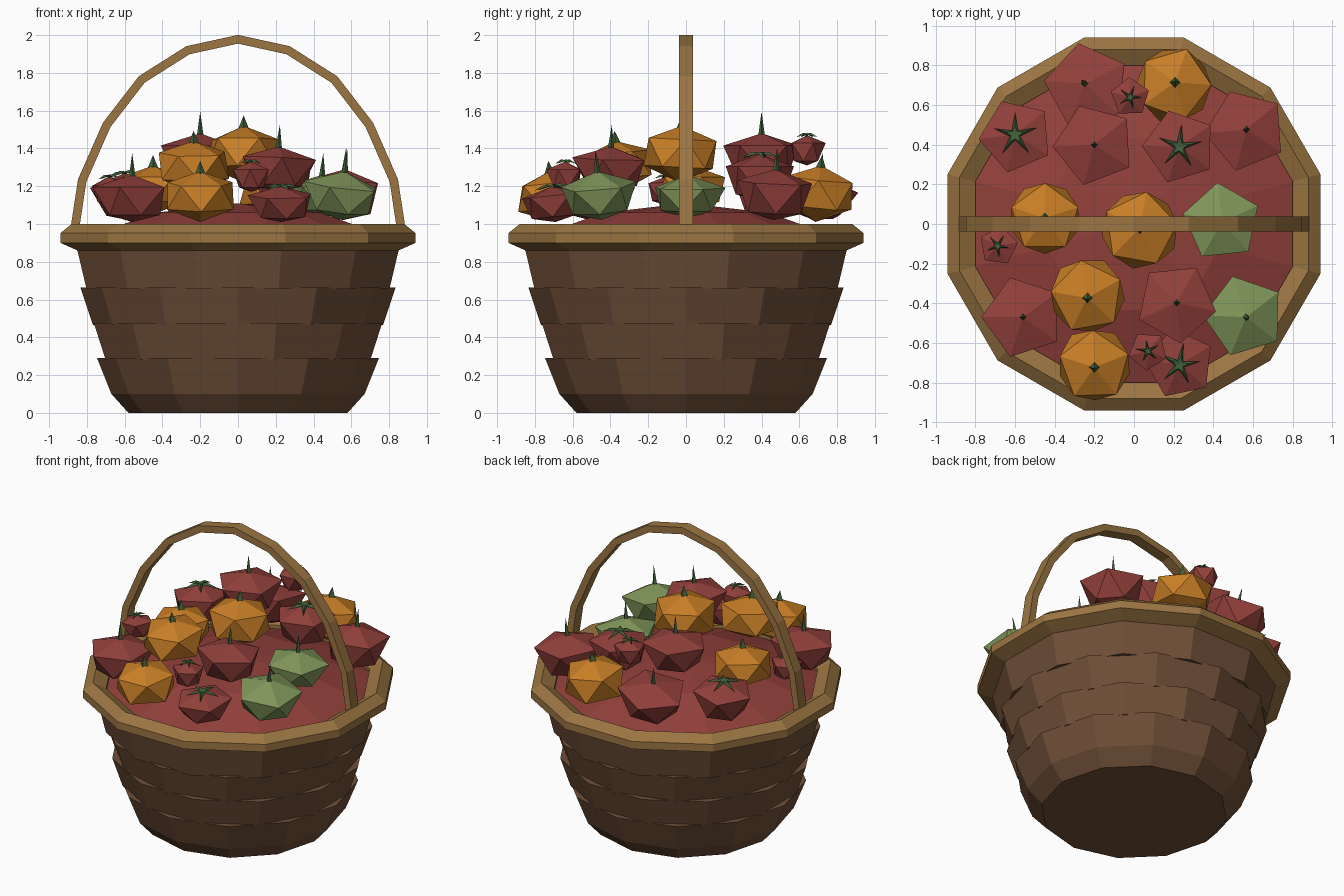
import bpy, bmesh, math
from mathutils import Vector, Matrix

if "Cube" in bpy.data.objects:
    bpy.data.objects.remove(bpy.data.objects["Cube"])


def lin(c):
    c /= 255
    return c / 12.92 if c <= 0.04045 else ((c + 0.055) / 1.055) ** 2.4


def material(name, r, g, b):
    m = bpy.data.materials.new(name)
    m.diffuse_color = (lin(r), lin(g), lin(b), 1)
    m.use_nodes = True
    m.node_tree.nodes["Principled BSDF"].inputs["Base Color"].default_value = m.diffuse_color
    return m


RED = material("red_skin", 146, 64, 59)
ORANGE = material("orange_skin", 200, 126, 38)
GREEN = material("green_skin", 128, 150, 90)
LEAF = material("dark_green_stem", 66, 98, 58)
TAN = material("tan_wicker", 155, 117, 66)
BROWN = material("brown_wicker", 112, 79, 56)


def add_object(name, bm, *mats):
    bmesh.ops.recalc_face_normals(bm, faces=bm.faces)
    me = bpy.data.meshes.new(name)
    bm.to_mesh(me)
    bm.free()
    for m in mats:
        me.materials.append(m)
    ob = bpy.data.objects.new(name, me)
    bpy.context.collection.objects.link(ob)
    return ob


def ring(bm, r, z, n=12, phase=0):
    step = 2 * math.pi / n
    return [bm.verts.new((r * math.cos(phase + i * step), r * math.sin(phase + i * step), z))
            for i in range(n)]


def bridge(bm, a, b):
    n = len(a)
    for i in range(n):
        bm.faces.new((a[i], a[(i + 1) % n], b[(i + 1) % n], b[i]))


HALF = math.radians(15)

# Woven basket body: flared bands, every other one turned half a side
bands = [(0, [(0.58, 0), (0.67, 0.10), (0.746, 0.29)]),
         (HALF, [(0.725, 0.28), (0.79, 0.475)]),
         (0, [(0.768, 0.465), (0.835, 0.665)]),
         (HALF, [(0.83, 0.655), (0.885, 0.88)])]
for k, (phase, prof) in enumerate(bands):
    bm = bmesh.new()
    rings = [ring(bm, r, z, 12, phase) for r, z in prof]
    for a, b in zip(rings, rings[1:]):
        bridge(bm, a, b)
    bm.faces.new(rings[0])
    bm.faces.new(rings[-1])
    add_object(f"basket_band_{k + 1}", bm, BROWN)

# Rim (half widths measured across the flats)
bm = bmesh.new()
prof = [(0.85, 0.86), (0.94, 0.90), (0.94, 0.952), (0.88, 1.0), (0.80, 0.955), (0.80, 0.88)]
rings = [ring(bm, r / math.cos(HALF), z, 12, HALF) for r, z in prof]
for i in range(len(rings)):
    bridge(bm, rings[i], rings[(i + 1) % len(rings)])
add_object("basket_rim", bm, TAN)

# Low mound filling the basket under the fruit
bm = bmesh.new()
a = ring(bm, 0.83, 0.93, 12, HALF)
b = ring(bm, 0.45, 1.06, 12, HALF)
bridge(bm, a, b)
c = bm.verts.new((0, 0, 1.11))
for i in range(12):
    bm.faces.new((b[i], b[(i + 1) % 12], c))
bm.faces.new(a)
add_object("fruit_mound", bm, RED)

# Arched handle: rectangular section along half an arch, mirrored
half = [(0.86, 0.95), (0.86, 1.0), (0.825, 1.23), (0.695, 1.525), (0.51, 1.765), (0.265, 1.92)]
path = half + [(0, 1.978)] + [(-x, z) for x, z in reversed(half)]
bm = bmesh.new()
sections = []
for i, (x, z) in enumerate(path):
    p, q = path[max(i - 1, 0)], path[min(i + 1, len(path) - 1)]
    t = Vector((q[0] - p[0], q[1] - p[1])).normalized()
    nx, nz = t.y * 0.023, -t.x * 0.023
    sections.append([bm.verts.new((x + s * nx, y, z + s * nz))
                     for s, y in ((1, -0.038), (1, 0.038), (-1, 0.038), (-1, -0.038))])
for a, b in zip(sections, sections[1:]):
    bridge(bm, a, b)
bm.faces.new(sections[0])
bm.faces.new(sections[-1])
add_object("basket_handle", bm, TAN)


# Fruit: two staggered five-sided rings between two poles
SHAPES = {"red": (RED, 0.74, 1.0, 0.15, 0.70),
          "orange": (ORANGE, 0.76, 0.93, 0.27, 0.95),
          "green": (GREEN, 0.70, 1.0, 0.18, 0.72)}


def fruit(name, kind, x, y, z0, z1, r, deg, top, tilt=(0, 0)):
    mat, hu, ru, hl, rl = SHAPES[kind]
    h, ph = z1 - z0, math.radians(deg)
    bm = bmesh.new()
    up = ring(bm, r * ru, h * hu, 5, ph)
    lo = ring(bm, r * rl, h * hl, 5, ph + math.pi / 5)
    pole, base = bm.verts.new((0, 0, h)), bm.verts.new((0, 0, 0))
    for i in range(5):
        j = (i + 1) % 5
        bm.faces.new((pole, up[i], up[j]))
        bm.faces.new((up[i], lo[i], up[j]))
        bm.faces.new((up[j], lo[i], lo[j]))
        bm.faces.new((base, lo[j], lo[i]))
    skin = len(bm.faces)
    if top == "star":
        # five narrow leaves and a short stub
        for i in range(5):
            m = Matrix.Rotation(ph + math.radians(50 + 72 * i), 4, 'Z')
            s, lng = r * 0.10, r * 0.60
            pts = [(0, -s, h + 0.006), (lng, 0, h * (1 - (1 - hu) * 0.45) + 0.008), (0, s, h + 0.006),
                   (lng * 0.4, 0, h + 0.012)]
            v = [bm.verts.new(m @ Vector(p)) for p in pts]
            for f in ((0, 1, 3), (3, 1, 2), (0, 2, 1), (0, 3, 2)):
                bm.faces.new([v[k] for k in f])
    else:
        # pointed stalk
        w, ln = (0.028, 0.07) if top == "stub" else (0.018, 0.13)
        bmesh.ops.create_cone(bm, cap_ends=True, segments=4, radius1=w, radius2=0, depth=ln,
                              matrix=Matrix.Translation((0, 0, h - 0.015 + ln / 2)))
    bm.faces.ensure_lookup_table()
    for f in bm.faces[skin:]:
        f.material_index = 1
    mid = Matrix.Translation((0, 0, h / 2))
    rot = Matrix.Rotation(tilt[0], 4, 'Y') @ Matrix.Rotation(-tilt[1], 4, 'X')
    bm.transform(Matrix.Translation((x, y, z0)) @ mid @ rot @ mid.inverted())
    add_object(name, bm, mat, LEAF)


FRUITS = [
    ("red", -0.23, 0.69, 1.02, 1.27, 0.22, 30, "spike", (-0.15, 0.15)),
    ("red", -0.20, 0.40, 1.23, 1.48, 0.21, 39, "spike", (0, 0)),
    ("red", -0.59, 0.44, 1.02, 1.27, 0.19, 41, "star", (-0.08, 0.08)),
    ("red", 0.23, 0.39, 1.12, 1.37, 0.19, 35, "star", (0, 0)),
    ("red", 0.56, 0.47, 1.02, 1.29, 0.21, 40, "spike", (0.05, 0.05)),
    ("red", 0.21, -0.40, 1.17, 1.41, 0.205, 60, "spike", (0.05, 0.03)),
    ("red", -0.56, -0.47, 1.01, 1.26, 0.21, 36, "spike", (0, 0)),
    ("red", 0.23, -0.70, 1.01, 1.20, 0.18, 30, "star", (0, -0.1)),
    ("red", -0.02, 0.64, 1.31, 1.47, 0.10, 20, "star", (0, 0)),
    ("red", 0.07, -0.64, 1.17, 1.33, 0.10, 50, "star", (0, 0)),
    ("red", -0.68, -0.11, 1.10, 1.25, 0.10, 10, "star", (-0.1, 0)),
    ("orange", -0.45, 0.03, 1.05, 1.31, 0.19, 90, "stub", (0, 0)),
    ("orange", 0.03, -0.03, 1.22, 1.52, 0.205, 80, "stub", (0, 0.05)),
    ("orange", -0.235, -0.36, 1.17, 1.44, 0.20, 100, "stub", (0, -0.1)),
    ("orange", -0.20, -0.71, 1.01, 1.28, 0.195, 20, "stub", (0, -0.1)),
    ("orange", 0.20, 0.70, 1.01, 1.31, 0.20, 70, "stub", (0.05, 0.1)),
    ("green", 0.44, 0.01, 1.03, 1.26, 0.20, 24, "spike", (0.05, 0)),
    ("green", 0.55, -0.46, 1.02, 1.28, 0.21, 35, "spike", (0.12, -0.08)),
]
for i, f in enumerate(FRUITS):
    fruit(f"{f[0]}_fruit_{i + 1}", *f)
